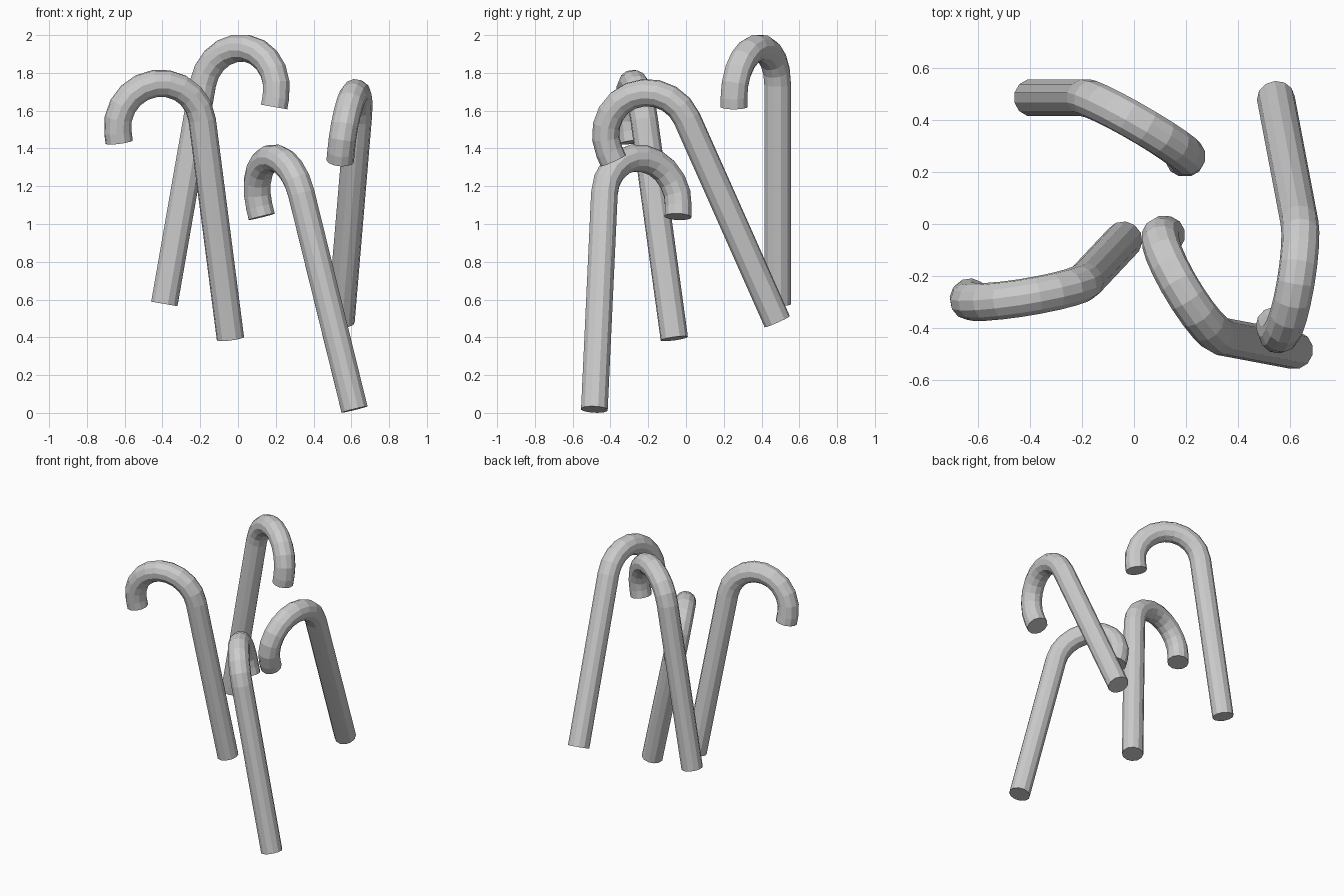
import bpy, bmesh, math
from mathutils import Vector

if "Cube" in bpy.data.objects:
    bpy.data.objects.remove(bpy.data.objects["Cube"])

TUBE, BEND, STEM, TAIL = 0.073, 0.228, 1.18, 0.053
SIDES, STEPS = 12, 10


def hook_cane(name, foot, lean, reach):
    """Straight stem along lean, half-circle hook towards reach, short tail."""
    foot, up = Vector(foot), Vector(lean).normalized()
    out = Vector(reach)
    out = (out - up * out.dot(up)).normalized()
    side = up.cross(out)

    # centre line: (across, along, turn angle)
    path = [(0, 0, 0)]
    for i in range(STEPS + 1):
        a = math.pi * i / STEPS
        path.append((BEND * (1 - math.cos(a)), STEM + BEND * math.sin(a), a))
    path.append((2 * BEND, STEM - TAIL, math.pi))

    bm = bmesh.new()
    rings = []
    for x, z, a in path:
        centre = foot + out * x + up * z
        normal = out * math.cos(a) - up * math.sin(a)
        ring = []
        for k in range(SIDES):
            t = 2 * math.pi * (k + 0.5) / SIDES
            ring.append(bm.verts.new(centre + TUBE * (normal * math.cos(t) + side * math.sin(t))))
        rings.append(ring)
    for r0, r1 in zip(rings, rings[1:]):
        for k in range(SIDES):
            n = (k + 1) % SIDES
            bm.faces.new((r0[k], r0[n], r1[n], r1[k]))
    # end caps
    bm.faces.new(rings[0][::-1])
    bm.faces.new(rings[-1])
    bmesh.ops.recalc_face_normals(bm, faces=bm.faces)
    mesh = bpy.data.meshes.new(name)
    bm.to_mesh(mesh)
    bm.free()
    bpy.context.collection.objects.link(bpy.data.objects.new(name, mesh))


# four loose canes: foot position, stem direction, hook direction
hook_cane("cane_left", (-0.04, -0.062, 0.393), (-0.127, -0.135, 0.983), (-0.463, -0.069, -0.07))
hook_cane("cane_back", (-0.39, 0.485, 0.577), (0.172, 0, 0.985), (0.386, -0.23, -0.067))
hook_cane("cane_front", (0.617, -0.485, 0.018), (-0.239, 0.045, 0.97), (-0.221, 0.39, -0.072))
hook_cane("cane_right", (0.545, 0.483, 0.483), (0.077, -0.405, 0.911), (-0.087, -0.395, -0.168))
